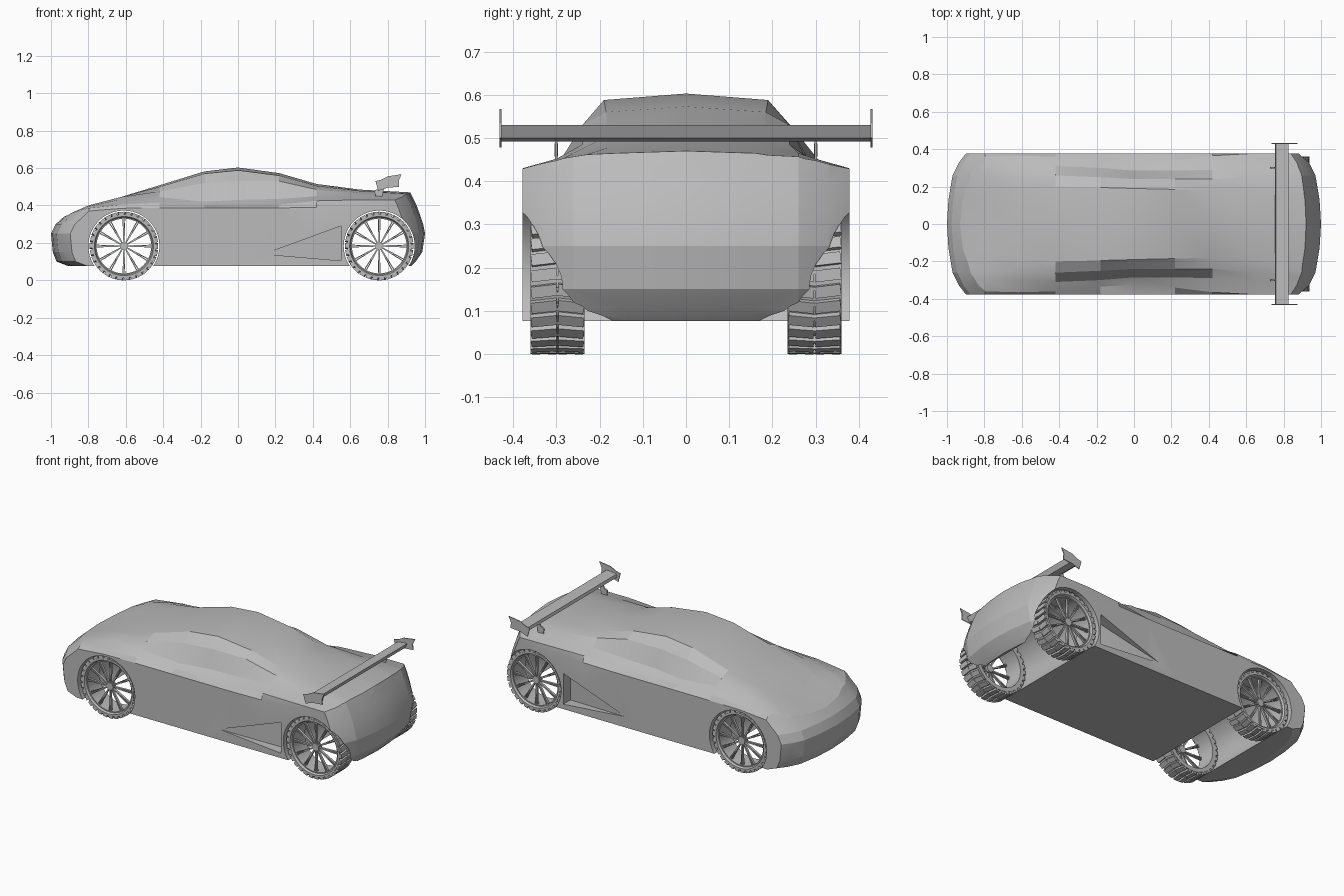
import bpy, bmesh, math
from mathutils import Matrix, Vector

if bpy.data.objects.get("Cube"):
    bpy.data.objects.remove(bpy.data.objects["Cube"], do_unlink=True)

grey = bpy.data.materials.new("plain_grey")
grey.use_nodes = True
GREY = (0.5, 0.5, 0.5, 1)
grey.diffuse_color = GREY
grey.node_tree.nodes["Principled BSDF"].inputs["Base Color"].default_value = GREY


def finish(name, bm):
    """Turn a bmesh into a named grey object."""
    bmesh.ops.recalc_face_normals(bm, faces=bm.faces)
    me = bpy.data.meshes.new(name)
    bm.to_mesh(me)
    bm.free()
    me.materials.append(grey)
    ob = bpy.data.objects.new(name, me)
    bpy.context.collection.objects.link(ob)
    return ob


def loft(name, rings, closed=False):
    """Skin a list of equal rings, capped or joined end to start."""
    bm = bmesh.new()
    vs = [[bm.verts.new(p) for p in r] for r in rings]
    n = len(vs[0])
    pairs = list(zip(vs, vs[1:])) + ([(vs[-1], vs[0])] if closed else [])
    for a, b in pairs:
        for i in range(n):
            j = (i + 1) % n
            bm.faces.new((a[i], a[j], b[j], b[i]))
    if not closed:
        bm.faces.new(vs[0])
        bm.faces.new(vs[-1])
    return finish(name, bm)


def extrude_y(name, profile, y0, y1):
    return loft(name, [[(x, y, z) for x, z in profile] for y in (y0, y1)])


def circle(cx, cz, r, n):
    return [(cx + r * math.cos(math.tau * i / n), cz + r * math.sin(math.tau * i / n))
            for i in range(n)]


def smooth(ob, angle):
    bpy.ops.object.select_all(action='DESELECT')
    bpy.context.view_layer.objects.active = ob
    ob.select_set(True)
    bpy.ops.object.shade_smooth_by_angle(angle=math.radians(angle))


def boolean(ob, cutter, operation):
    mod = ob.modifiers.new("cut", 'BOOLEAN')
    mod.operation, mod.object, mod.solver = operation, cutter, 'EXACT'
    bpy.context.view_layer.objects.active = ob
    bpy.ops.object.modifier_apply(modifier=mod.name)
    bpy.data.objects.remove(cutter, do_unlink=True)


# Body: cross-sections along x
# x, side top z, shoulder, cabin base, window top, roof edge (y, z), centre z
FLOOR, WIDTH = 0.076, 0.378
stations = [
    (-1.05, .25, (.37, .26), (.30, .275), (.25, .285), (.15, .29), .29),
    (-.80, .37, (.36, .385), (.30, .395), (.25, .40), (.15, .395), .395),
    (-.62, .385, (.365, .405), (.30, .435), (.25, .447), (.18, .447), .447),
    (-.42, .387, (.36, .415), (.31, .445), (.26, .475), (.20, .50), .508),
    (-.18, .387, (.335, .40), (.30, .42), (.25, .52), (.195, .57), .582),
    (0, .387, (.325, .40), (.285, .43), (.24, .53), (.19, .588), .603),
    (.22, .387, (.34, .405), (.285, .435), (.24, .53), (.185, .56), .573),
    (.42, .39, (.365, .425), (.29, .45), (.24, .485), (.18, .505), .515),
    (.65, .40, (.378, .43), (.30, .452), (.26, .465), (.18, .478), .485),
    (1.05, .40, (.378, .428), (.30, .445), (.26, .452), (.15, .458), .463),
]
rings = []
for x, side, *pts, top in stations:
    half = [(WIDTH, FLOOR), (WIDTH, side)] + pts
    ring = half + [(0, top)] + [(-y, z) for y, z in reversed(half)]
    rings.append([(x, y, z) for y, z in ring])
body = loft("body", rings)

# Rounded nose and tail: stacked plan outlines trim the body
levels = [(.05, -.84, .90), (.10, -.97, .95), (.15, -.99, .985), (.25, -1, 1),
          (.30, -.975, .99), (.345, -.925, .975), (.40, -.87, .955),
          (.47, -.83, .92), (.65, -.75, .85)]
bend = [(0, 0), (.13, .008), (.26, .03), (.33, .065), (.40, .12)]
full = [(-y, d) for y, d in reversed(bend[1:])] + bend
envelope = loft("envelope", [
    [(nose + d, y, z) for y, d in full] + [(tail - d, y, z) for y, d in reversed(full)]
    for z, nose, tail in levels])
boolean(body, envelope, 'INTERSECT')

# Wheel tunnels
AXLES, WHEEL_R = (-.61, .755), .183
for ax in AXLES:
    boolean(body, extrude_y("tunnel", circle(ax, WHEEL_R, .19, 48), -.5, .5), 'DIFFERENCE')

# Wedge-shaped side intakes
for s in (1, -1):
    bm = bmesh.new()
    for x, y, z in [(.14, .379, .14), (.14, .42, .14), (.55, .42, .29), (.55, .42, .105),
                    (.55, .31, .29), (.55, .31, .105)]:
        bm.verts.new((x, s * y, z))
    bmesh.ops.convex_hull(bm, input=bm.verts)
    boolean(body, finish("intake", bm), 'DIFFERENCE')
smooth(body, 14)


def add_box(bm, size, matrix):
    bmesh.ops.create_cube(bm, size=1, matrix=matrix @ Matrix.Diagonal((*size, 1)))


# Wheels
SPOKES, TREADS = 12, 30
IN, OUT = .235, .36
for end, ax in zip(("front", "rear"), AXLES):
    for side, s in (("left", 1), ("right", -1)):
        name = f"{end}_{side}"
        hub = Vector((ax, 0, WHEEL_R))
        # Tyre and rim as a swept band
        band = [(.146, IN), (.17, IN), (.17, OUT), (.158, OUT), (.152, OUT - .012), (.146, OUT - .012)]
        tyre = loft(f"{name}_tyre", [
            [(ax + r * math.cos(t), s * y, WHEEL_R + r * math.sin(t)) for r, y in band]
            for t in (math.tau * i / 60 for i in range(60))], closed=True)
        smooth(tyre, 30)
        # Chevron tread blocks
        bm = bmesh.new()
        for i in range(TREADS):
            turn = Matrix.Translation(hub) @ Matrix.Rotation(math.tau * i / TREADS, 4, 'Y')
            for k in (-1, 1):
                place = Matrix.Translation((.174, s * ((IN + OUT) / 2 + k * .031), 0))
                add_box(bm, (.018, .06, .027),
                        turn @ place @ Matrix.Rotation(k * .12, 4, 'X'))
        finish(f"{name}_tread", bm)
        # Paired slim spokes and hub
        bm = bmesh.new()
        for i in range(SPOKES):
            for k in (-1, 1):
                turn = Matrix.Rotation(math.tau * i / SPOKES + k * .035, 4, 'Y')
                add_box(bm, (.135, .014, .005), Matrix.Translation(hub) @ turn
                        @ Matrix.Translation((.082, s * .335, 0)))
        finish(f"{name}_spokes", bm)
        extrude_y(f"{name}_hub", circle(ax, WHEEL_R, .022, 20), s * .315, s * .345)

# Rear wing, end plates and struts
extrude_y("wing", [(.755, .505), (.775, .492), (.81, .50), (.825, .53), (.79, .527), (.76, .522)],
          -.43, .43)
plate = [(.735, .53), (.765, .538), (.80, .556), (.875, .567), (.86, .535), (.862, .50),
         (.80, .495), (.75, .478)]
for side, s in (("left", 1), ("right", -1)):
    extrude_y(f"{side}_end_plate", plate, s * .427, s * .432)
    extrude_y(f"{side}_wing_strut", [(.73, .445), (.77, .445), (.785, .51), (.76, .51)],
              s * .298, s * .303)
    extrude_y(f"{side}_strut_boss", circle(.745, .472, .015, 16), s * .296, s * .305)
